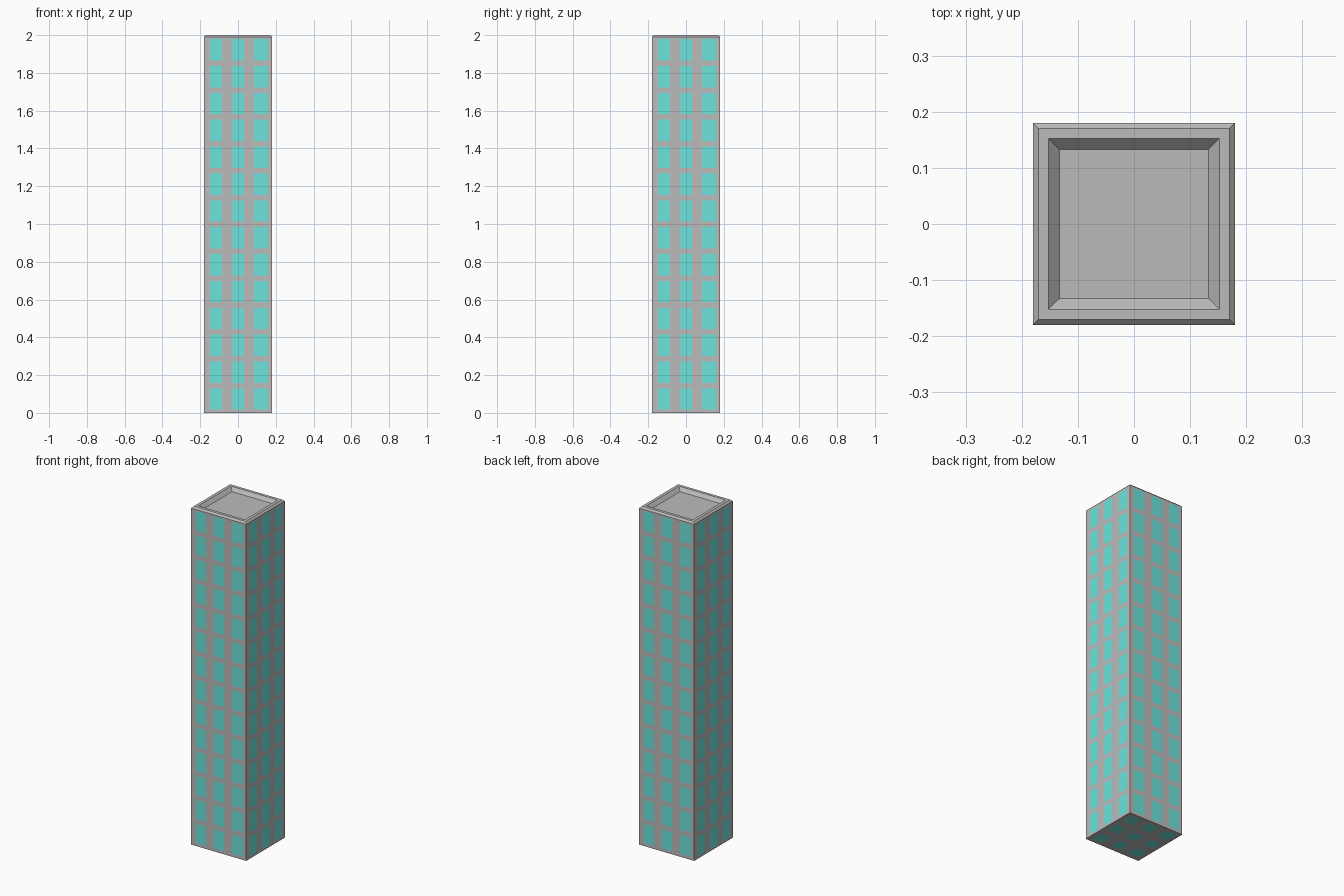
import bpy, bmesh
from mathutils import Vector

if "Cube" in bpy.data.objects:
    bpy.data.objects.remove(bpy.data.objects["Cube"])

HALF = 0.18
COLUMNS = [(-0.154, -0.086), (-0.033, 0.033), (0.086, 0.154)]
ROWS = [(0.017 + i * 0.1422, 0.130 + i * 0.1422) for i in range(14)]


def material(name, colour):
    mat = bpy.data.materials.new(name)
    mat.diffuse_color = (*colour, 1)
    mat.use_nodes = True
    mat.node_tree.nodes["Principled BSDF"].inputs["Base Color"].default_value = mat.diffuse_color
    return mat


def inside(value, bands):
    return any(a < value < b for a, b in bands)


# Tower shell: square rings up the walls, over the chamfered rim, into the roof
bm = bmesh.new()
profile = [(HALF, 0), (HALF, 1.99), (0.17, 2.0), (0.152, 2.0), (0.133, 1.98)]
rings = [[bm.verts.new((sx * h, sy * h, z))
          for sx, sy in ((-1, -1), (1, -1), (1, 1), (-1, 1))] for h, z in profile]
for low, high in zip(rings, rings[1:]):
    for i in range(4):
        j = (i + 1) % 4
        bm.faces.new((low[i], low[j], high[j], high[i]))
bm.faces.new(rings[0][::-1])
bm.faces.new(rings[-1])

# Cut the window grid into the walls and underside
cuts = [(axis, v) for axis in (0, 1) for band in COLUMNS for v in band]
cuts += [(2, v) for band in ROWS for v in band]
for axis, value in cuts:
    point, normal = Vector(), Vector()
    point[axis], normal[axis] = value, 1
    faces = [f for f in bm.faces if f.calc_center_median().z < 1.9901]
    edges = list({e for f in faces for e in f.edges})
    verts = list({v for f in faces for v in f.verts})
    bmesh.ops.bisect_plane(bm, geom=verts + edges + faces, dist=1e-5,
                           plane_co=point, plane_no=normal)

# Glazed cells
bm.normal_update()
for f in bm.faces:
    c, n = f.calc_center_median(), f.normal
    if abs(n.x) > 0.99:
        glazed = inside(c.y, COLUMNS) and inside(c.z, ROWS)
    elif abs(n.y) > 0.99:
        glazed = inside(c.x, COLUMNS) and inside(c.z, ROWS)
    else:
        glazed = n.z < -0.99 and inside(c.x, COLUMNS) and inside(c.y, COLUMNS)
    f.material_index = int(glazed)

mesh = bpy.data.meshes.new("tower")
bm.to_mesh(mesh)
bm.free()
mesh.materials.append(material("concrete", (0.5, 0.5, 0.5)))
mesh.materials.append(material("glass", (0.15, 0.78, 0.72)))
bpy.context.collection.objects.link(bpy.data.objects.new("tower", mesh))
